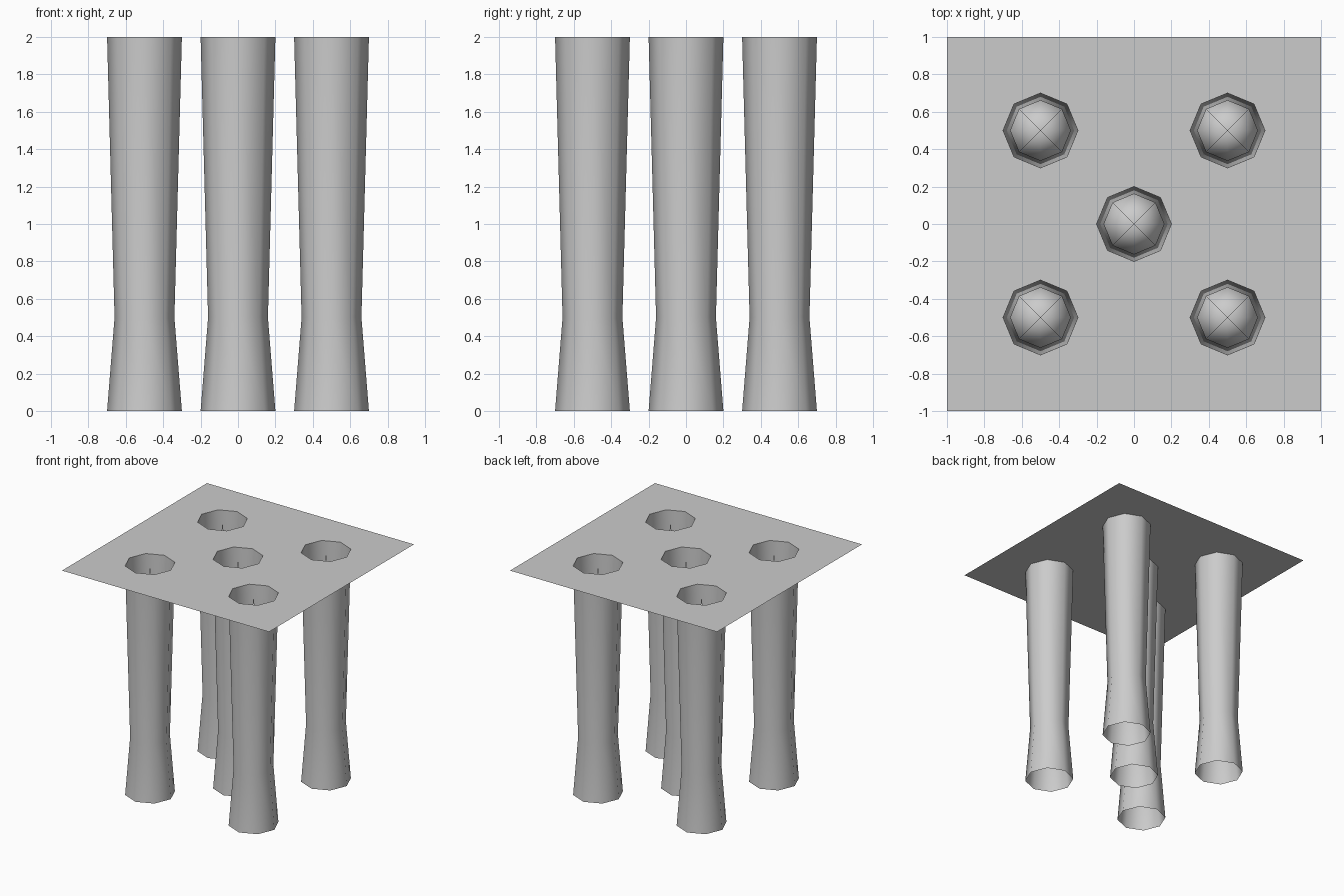
import bpy, bmesh
from math import cos, sin, pi

if "Cube" in bpy.data.objects:
    bpy.data.objects.remove(bpy.data.objects["Cube"])

SIDES = 8
CENTRES = [(0, 0), (-0.5, -0.5), (0.5, -0.5), (0.5, 0.5), (-0.5, 0.5)]


def ring(bm, cx, cy, r, z):
    return [bm.verts.new((cx + r * cos(2 * pi * i / SIDES),
                          cy + r * sin(2 * pi * i / SIDES), z)) for i in range(SIDES)]


def finish(bm, name, smooth):
    me = bpy.data.meshes.new(name)
    bm.to_mesh(me)
    bm.free()
    ob = bpy.data.objects.new(name, me)
    bpy.context.collection.objects.link(ob)
    for p in me.polygons:
        p.use_smooth = smooth
    return ob


def loop_edges(bm, vs):
    return [bm.edges.new((vs[i], vs[(i + 1) % len(vs)])) for i in range(len(vs))]


# Thin square plate with five octagonal holes
bm = bmesh.new()
edges = loop_edges(bm, [bm.verts.new((x, y, 2)) for x, y in
                        [(-1, -1), (1, -1), (1, 1), (-1, 1)]])
for cx, cy in CENTRES:
    edges += loop_edges(bm, ring(bm, cx, cy, 0.2, 2))
bmesh.ops.triangle_fill(bm, use_beauty=True, use_dissolve=False, edges=edges,
                        normal=(0, 0, 1))
for f in bm.faces:
    f.normal_update()
    if f.normal.z < 0:
        f.normal_flip()
finish(bm, "top_plate", False)

# Hollow waisted tubes, each folded back up inside into a tall spike
for n, (cx, cy) in enumerate(CENTRES):
    bm = bmesh.new()
    rings = [ring(bm, cx, cy, r, z) for r, z in [(0.2, 2), (0.16, 0.5), (0.2, 0)]]
    for a, b in zip(rings, rings[1:]):
        for i in range(SIDES):
            j = (i + 1) % SIDES
            bm.faces.new((a[i], a[j], b[j], b[i]))
    tip = bm.verts.new((cx, cy, 1.98))
    base = rings[-1]
    for i in range(1, SIDES, 2):
        bm.faces.new((tip, base[i], base[(i + 1) % SIDES], base[(i + 2) % SIDES]))
    # crease along the bottom rim
    for i in range(SIDES):
        bm.edges.get((base[i], base[(i + 1) % SIDES])).smooth = False
    finish(bm, f"hollow_leg_{n + 1}", True)
